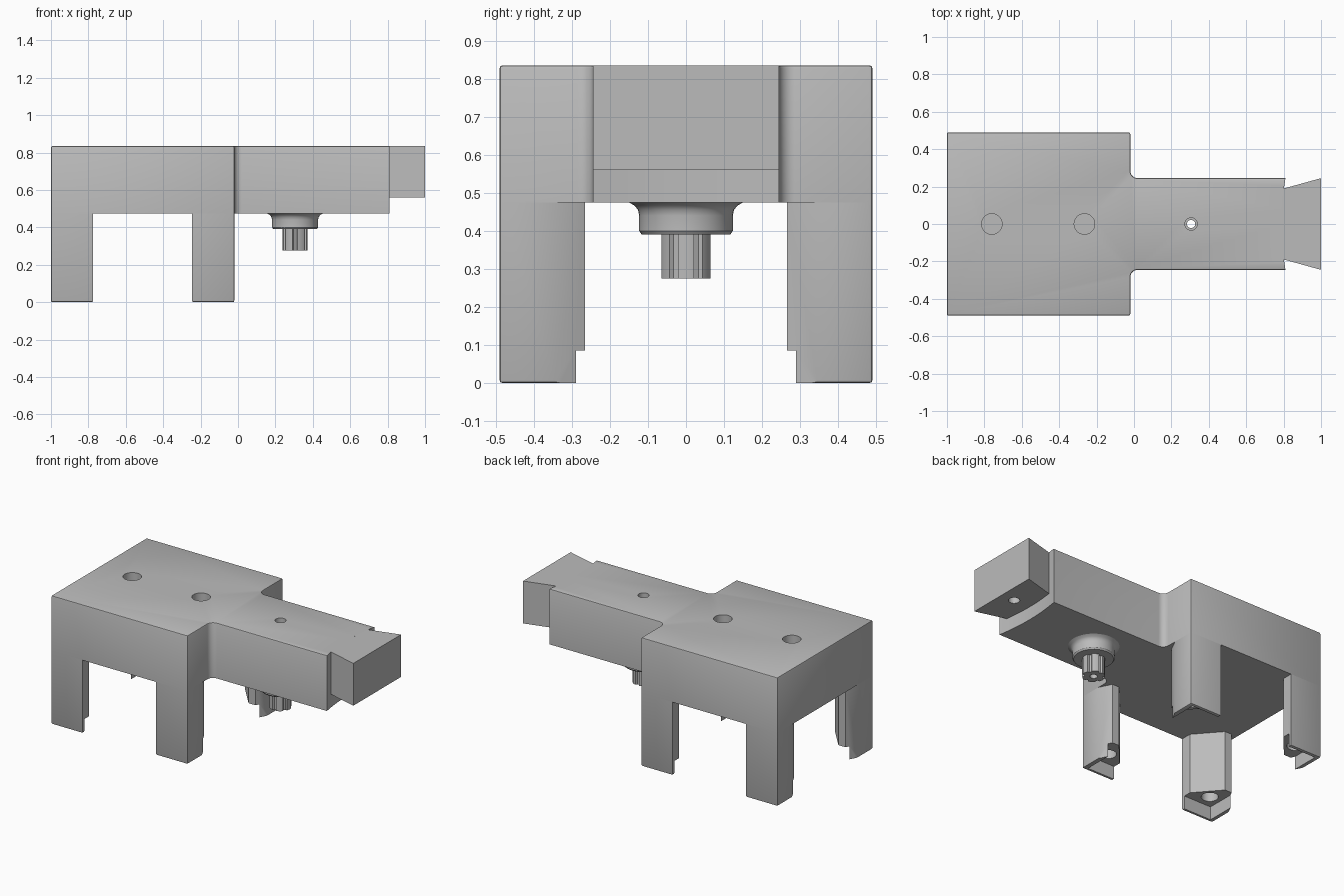
import bpy, bmesh
from math import cos, sin, pi, sqrt

if "Cube" in bpy.data.objects:
    bpy.data.objects.remove(bpy.data.objects["Cube"], do_unlink=True)

gray = bpy.data.materials.new("plain gray")
gray.use_nodes = True
COLOR = (0.5, 0.5, 0.5, 1)
gray.diffuse_color = COLOR
gray.node_tree.nodes["Principled BSDF"].inputs["Base Color"].default_value = COLOR

TOP, UNDER, BEVEL = 0.835, 0.475, 0.008


def prism(name, outline, z0, z1, pick=None):
    """Extrude an outline upwards and bevel the edges accepted by pick(a, b)."""
    bm = bmesh.new()
    base = bm.faces.new([bm.verts.new((x, y, z0)) for x, y in outline])
    up = bmesh.ops.extrude_face_region(bm, geom=[base])["geom"]
    for v in up:
        if isinstance(v, bmesh.types.BMVert):
            v.co.z = z1
    bmesh.ops.recalc_face_normals(bm, faces=bm.faces)
    if pick:
        edges = [e for e in bm.edges if pick(e.verts[0].co, e.verts[1].co)]
        bmesh.ops.bevel(bm, geom=edges, offset=BEVEL, segments=2, profile=0.5, affect='EDGES')
    mesh = bpy.data.meshes.new(name)
    bm.to_mesh(mesh)
    bm.free()
    obj = bpy.data.objects.new(name, mesh)
    bpy.context.collection.objects.link(obj)
    mesh.materials.append(gray)
    return obj


def circle(x, y, r, n=32):
    return [(x + r * cos(2 * pi * i / n), y + r * sin(2 * pi * i / n)) for i in range(n)]


def activate(obj):
    bpy.ops.object.select_all(action='DESELECT')
    obj.select_set(True)
    bpy.context.view_layer.objects.active = obj


def cut(obj, outline, z0, z1):
    """Remove a prism from an object."""
    tool = prism("cutter", outline, z0, z1)
    tool.hide_render = True
    mod = obj.modifiers.new("cut", 'BOOLEAN')
    mod.operation, mod.solver, mod.object = 'DIFFERENCE', 'EXACT', tool
    activate(obj)
    bpy.ops.object.modifier_apply(modifier=mod.name)
    bpy.data.objects.remove(tool, do_unlink=True)


def smooth(obj):
    activate(obj)
    bpy.ops.object.shade_smooth_by_angle(angle=0.5)


def end_x(y, r=1.4):
    """Shallow hollow curve at the end of the arm."""
    return 0.81 - (sqrt(r * r - y * y) - sqrt(r * r - 0.245 ** 2))


# Body: wide block with a narrower arm and rounded inside corners
half = [(-1, 0.49), (-0.02, 0.49)]
half += [(0.02 - 0.04 * cos(a * pi / 12), 0.285 - 0.04 * sin(a * pi / 12)) for a in range(7)]
arc = [0.245 - 0.49 * i / 12 for i in range(13)]
outline = half + [(end_x(y), y) for y in arc] + [(x, -y) for x, y in reversed(half)]


def body_edges(a, b):
    rim = min(a.z, b.z) > TOP - 0.001 and min(a.x, b.x) < 0.78
    corner = abs(a.z - b.z) > 0.1 and abs(a.y) > 0.48
    return rim or corner


body = prism("body", outline, UNDER, TOP, body_edges)
for x in (-0.76, -0.265):
    cut(body, circle(x, 0, 0.055), 0.6, 1)
PIN_X = 0.305
cut(body, circle(PIN_X, 0, 0.033), 0.7, 1)
cut(body, circle(PIN_X, 0, 0.022), 0.2, 0.8)
smooth(body)

# Dovetail tongue on the end of the arm
root = [0.19 - 0.38 * i / 8 for i in range(9)]
tongue = prism("dovetail_tongue", [(1, 0.245)] + [(end_x(y), y) for y in root] + [(1, -0.245)],
               0.56, TOP)
cut(tongue, circle(0.905, 0, 0.033), 0.5, 0.64)
smooth(tongue)

# Four legs, each with an open pocket and a round hole above it
LEG = [(0, 0), (0.225, 0), (0.225, 0.07), (0.09, 0.225), (0.04, 0.225), (0, 0.145)]
POCKET = [(0.028, 0.02), (0.3, 0.02), (0.3, 0.3), (0.028, 0.3)]


def leg_edges(a, b):
    bottom = max(a.z, b.z) < 0.001 and (abs(a.y) > 0.489 and abs(b.y) > 0.489
                                       or abs(a.x - b.x) < 0.001)
    corner = abs(a.z - b.z) > 0.1 and abs(a.y) > 0.489 and (a.x < -0.99 or a.x > -0.03)
    return bottom or corner


for side, cx, sx in (("left", -0.02, -1), ("right", -1, 1)):
    for end, sy in (("front", 1), ("back", -1)):
        def place(points):
            return [(cx + sx * u, sy * (v - 0.49)) for u, v in points]
        # the model's left is +x
        name = f"{end}_{'left' if sx < 0 else 'right'}_leg"
        leg = prism(name, place(LEG), 0, UNDER, leg_edges)
        cut(leg, place(POCKET), -0.1, 0.085)
        cut(leg, place(circle(0.105, 0.105, 0.05)), 0.05, 0.18)
        smooth(leg)

# Collar under the arm: a turned profile with a flared top
profile = [(0.15, UNDER), (0.135, 0.466), (0.126, 0.455), (0.123, 0.44), (0.123, 0.4), (0.116, 0.39)]
N = 40
bm = bmesh.new()
rings = [[bm.verts.new((x, y, z)) for x, y in circle(PIN_X, 0, r, N)] for r, z in profile]
for low, high in zip(rings, rings[1:]):
    for i in range(N):
        bm.faces.new((low[i], low[(i + 1) % N], high[(i + 1) % N], high[i]))
bm.faces.new(rings[0])
bm.faces.new(rings[-1])
bmesh.ops.recalc_face_normals(bm, faces=bm.faces)
mesh = bpy.data.meshes.new("collar")
bm.to_mesh(mesh)
bm.free()
mesh.materials.append(gray)
collar = bpy.data.objects.new("collar", mesh)
bpy.context.collection.objects.link(collar)
cut(collar, circle(PIN_X, 0, 0.022), 0.2, 0.8)
smooth(collar)

# Splined pin with six lobes
spline = []
for i in range(6):
    for da, r in ((-0.33, 0.066), (0, 0.067), (0.33, 0.066), (0.4, 0.054), (0.64, 0.054)):
        a = i * pi / 3 + da
        spline.append((PIN_X + r * cos(a), r * sin(a)))
pin = prism("splined_pin", spline, 0.275, 0.392)
cut(pin, circle(PIN_X, 0, 0.022), 0.2, 0.8)
smooth(pin)
